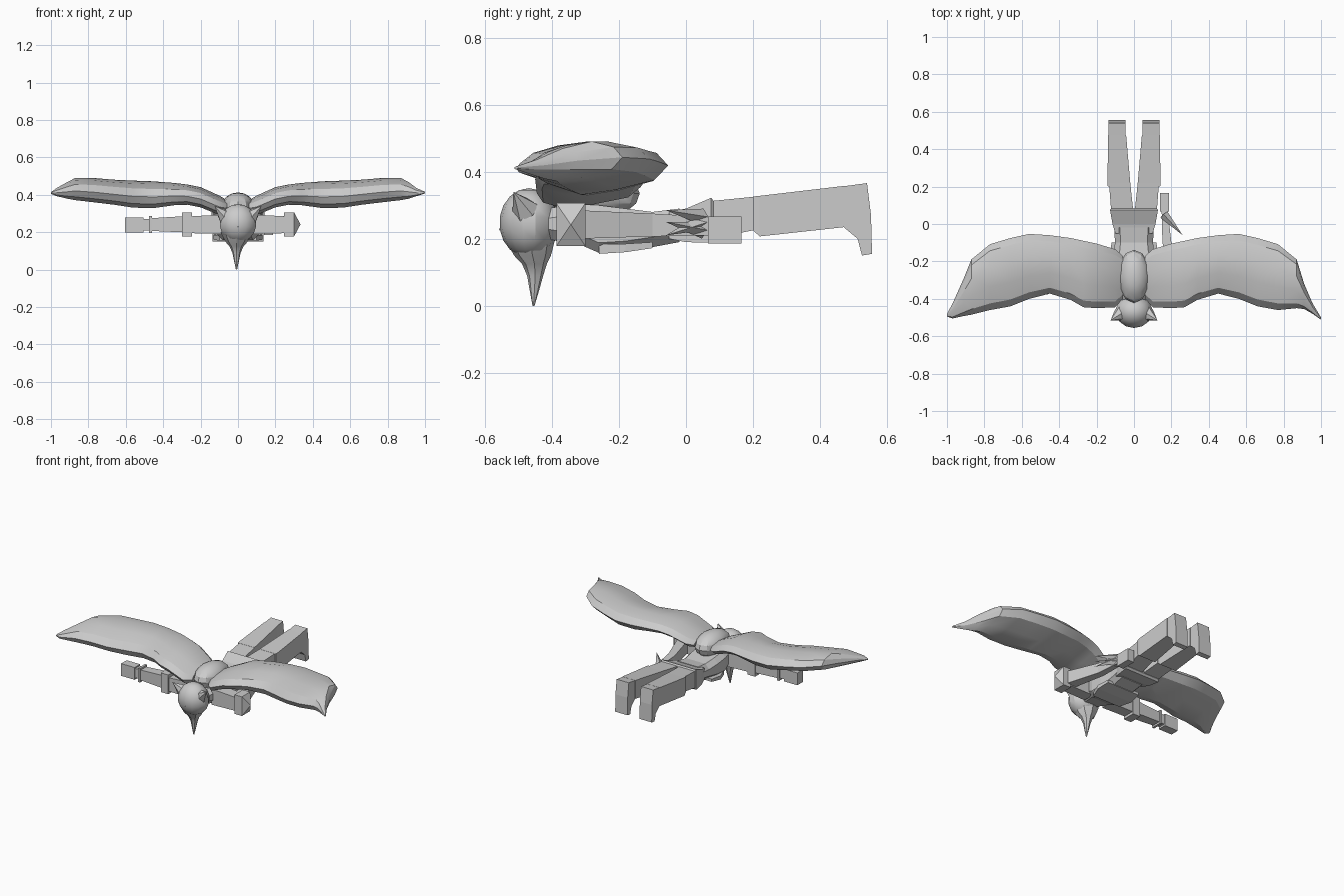
import bpy, bmesh, math
from mathutils import Vector

grey = bpy.data.materials.new("plain_grey")
grey.diffuse_color = (0.6, 0.6, 0.6, 1)


def finish(name, bm, smooth=None):
    """Turn a bmesh into a named, coloured object."""
    bmesh.ops.recalc_face_normals(bm, faces=bm.faces[:])
    me = bpy.data.meshes.new(name)
    bm.to_mesh(me)
    bm.free()
    me.materials.append(grey)
    ob = bpy.data.objects.new(name, me)
    bpy.context.collection.objects.link(ob)
    if smooth:
        bpy.ops.object.select_all(action='DESELECT')
        ob.select_set(True)
        bpy.context.view_layer.objects.active = ob
        bpy.ops.object.shade_smooth_by_angle(angle=math.radians(smooth))
    return ob


def loft(name, rings, smooth=None):
    """Skin a row of equal rings and cap both ends."""
    bm = bmesh.new()
    rows = [[bm.verts.new(p) for p in r] for r in rings]
    n = len(rows[0])
    for a, b in zip(rows, rows[1:]):
        for i in range(n):
            j = (i + 1) % n
            bm.faces.new((a[i], a[j], b[j], b[i]))
    bm.faces.new(rows[0])
    bm.faces.new(rows[-1])
    return finish(name, bm, smooth)


def along_y(y, x0, x1, z0, z1):
    return [(x0, y, z0), (x1, y, z0), (x1, y, z1), (x0, y, z1)]


def along_x(x, y0, y1, z0, z1):
    return [(x, y0, z0), (x, y1, z0), (x, y1, z1), (x, y0, z1)]


def box(name, x0, x1, y0, y1, z0, z1):
    return loft(name, [along_x(x0, y0, y1, z0, z1), along_x(x1, y0, y1, z0, z1)])


def ball(name, center, radii, segs, rings, smooth):
    bm = bmesh.new()
    bmesh.ops.create_uvsphere(bm, u_segments=segs, v_segments=rings, radius=1)
    for v in bm.verts:
        v.co = Vector(c + r * p for c, r, p in zip(center, radii, v.co))
    return finish(name, bm, smooth)


def spike(name, base, tip, radius, sides=4):
    bm = bmesh.new()
    base, tip = Vector(base), Vector(tip)
    axis = tip - base
    bmesh.ops.create_cone(bm, cap_ends=True, segments=sides, radius1=radius,
                          radius2=0, depth=axis.length)
    rot = axis.to_track_quat('Z', 'Y')
    for v in bm.verts:
        v.co = (base + tip) / 2 + rot @ v.co
    return finish(name, bm)


# Head, pointed ears, nose and long beard
ball("head", (0, -0.468, 0.247), (0.1, 0.089, 0.104), 14, 9, 25)
for s in (-1, 1):
    spike("ear", (s * 0.07, -0.48, 0.285), (s * 0.125, -0.515, 0.34), 0.042, 6)
spike("nose", (0, -0.53, 0.25), (0, -0.558, 0.225), 0.02, 5)
beard = [(0.2, 0.085, -0.465, 0.075), (0.15, 0.06, -0.458, 0.055),
         (0.125, 0.038, -0.452, 0.037), (0.09, 0.022, -0.45, 0.024),
         (0.05, 0.014, -0.452, 0.015), (0.0, 0.003, -0.455, 0.003)]
loft("beard", [[(w * math.cos(k * math.pi / 4) - 0.008, y + d * math.sin(k * math.pi / 4), z)
                for k in range(8)] for z, w, y, d in beard], 30)

# Hump of the back between the wings
ball("back_hump", (0, -0.28, 0.335), (0.088, 0.142, 0.078), 12, 8, 25)


# Torso and hips: chamfered sections from the neck backwards
def torso_ring(y, w, z0, z1):
    c = 0.03
    return [(-w + c, y, z0), (w - c, y, z0), (w, y, z0 + c), (w, y, z1 - c),
            (w - c, y, z1), (-w + c, y, z1), (-w, y, z1 - c), (-w, y, z0 + c)]


loft("torso", [torso_ring(*r) for r in (
    (-0.42, 0.07, 0.2, 0.29), (-0.31, 0.1, 0.18, 0.305), (-0.26, 0.11, 0.158, 0.3),
    (-0.18, 0.11, 0.163, 0.29), (-0.1, 0.102, 0.175, 0.28), (-0.02, 0.105, 0.19, 0.29))])
loft("hips", [along_y(*r) for r in (
    (-0.05, -0.1, 0.1, 0.2, 0.28), (0.0, -0.115, 0.115, 0.19, 0.29),
    (0.075, -0.128, 0.128, 0.188, 0.322), (0.085, -0.12, 0.12, 0.2, 0.31))])
loft("belly_plate", [along_y(-0.26, -0.1, 0.1, 0.155, 0.185),
                     along_y(-0.18, -0.13, 0.13, 0.16, 0.185),
                     along_y(-0.1, -0.12, 0.12, 0.172, 0.19)])

# Legs and hanging feet
for s in (-1, 1):
    loft("thigh", [along_y(0.07, s * 0.004, s * 0.122, 0.2, 0.312),
                   along_y(0.2, s * 0.018, s * 0.132, 0.225, 0.325)])
    loft("shin", [along_y(0.2, s * 0.02, s * 0.14, 0.225, 0.326),
                  along_y(0.22, s * 0.02, s * 0.142, 0.207, 0.328),
                  along_y(0.475, s * 0.042, s * 0.138, 0.235, 0.358)])
    side = [(0.47, 0.235), (0.474, 0.357), (0.54, 0.366), (0.552, 0.27),
            (0.555, 0.155), (0.525, 0.15), (0.512, 0.2)]
    loft("foot", [[(x, y, z) for y, z in side] for x in (s * 0.045, s * 0.135)])

# Upper arms and elbow cuffs
for s in (-1, 1):
    loft("upper_arm", [along_x(s * 0.07, -0.38, -0.3, 0.19, 0.295),
                       along_x(s * 0.25, -0.38, -0.305, 0.195, 0.285)])
    box("elbow_cuff", s * 0.245, s * 0.3, -0.387, -0.3, 0.178, 0.306)
loft("elbow_point", [along_x(0.3, -0.387, -0.3, 0.178, 0.306),
                     along_x(0.333, -0.345, -0.342, 0.24, 0.244)])

# Outstretched arm
loft("straight_forearm", [along_x(-0.3, -0.375, -0.308, 0.2, 0.285),
                          along_x(-0.465, -0.37, -0.312, 0.207, 0.275)])
box("wrist_ring", -0.475, -0.46, -0.378, -0.304, 0.195, 0.287)
box("wrist", -0.51, -0.475, -0.365, -0.317, 0.21, 0.272)
box("straight_hand", -0.605, -0.505, -0.37, -0.312, 0.198, 0.28)

# Folded arm, running back beside the body
loft("folded_forearm", [along_y(-0.32, 0.205, 0.275, 0.2, 0.285),
                        along_y(-0.1, 0.152, 0.2, 0.207, 0.275),
                        along_y(0.07, 0.148, 0.18, 0.21, 0.265)])
box("folded_hand", 0.14, 0.187, 0.066, 0.166, 0.186, 0.266)
for z0, z1 in ((0.25, 0.21), (0.225, 0.25), (0.265, 0.285)):
    spike("cuff_spike", (0.16, 0.05, z0), (0.26, -0.06, z1), 0.025)

# Wings: thick lens sections along the span
# columns: span, front y, rear y, middle z, half thickness
INNER = [(0.06, -0.4, -0.17, 0.335, 0.035), (0.1, -0.445, -0.135, 0.345, 0.048),
         (0.2, -0.45, -0.105, 0.388, 0.05), (0.27, -0.445, -0.09, 0.402, 0.05),
         (0.34, -0.405, -0.075, 0.405, 0.055), (0.45, -0.372, -0.06, 0.402, 0.066),
         (0.56, -0.4, -0.053, 0.405, 0.067), (0.66, -0.44, -0.075, 0.415, 0.062),
         (0.77, -0.46, -0.108, 0.426, 0.06)]
TIPS = {-1: [(0.87, -0.485, -0.19, 0.432, 0.055), (0.91, -0.492, -0.29, 0.425, 0.042),
             (0.97, -0.505, -0.425, 0.415, 0.02), (1.0, -0.495, -0.48, 0.41, 0.004)],
        1: [(0.87, -0.45, -0.19, 0.432, 0.055), (0.91, -0.455, -0.32, 0.425, 0.042),
            (0.955, -0.48, -0.425, 0.415, 0.02), (1.0, -0.512, -0.5, 0.412, 0.004)]}
LENS = [(0, 0), (0.1, 0.6), (0.35, 0.9), (0.65, 1), (0.9, 0.6),
        (1, 0), (0.88, -0.6), (0.55, -0.9), (0.25, -1), (0.06, -0.6)]
for s in (-1, 1):
    rings = [[(s * x, yf + (yr - yf) * t, z + h * k + 0.4 * h * (t - 0.5)) for t, k in LENS]
             for x, yf, yr, z, h in INNER + TIPS[s]]
    loft("wing", rings, 25)
